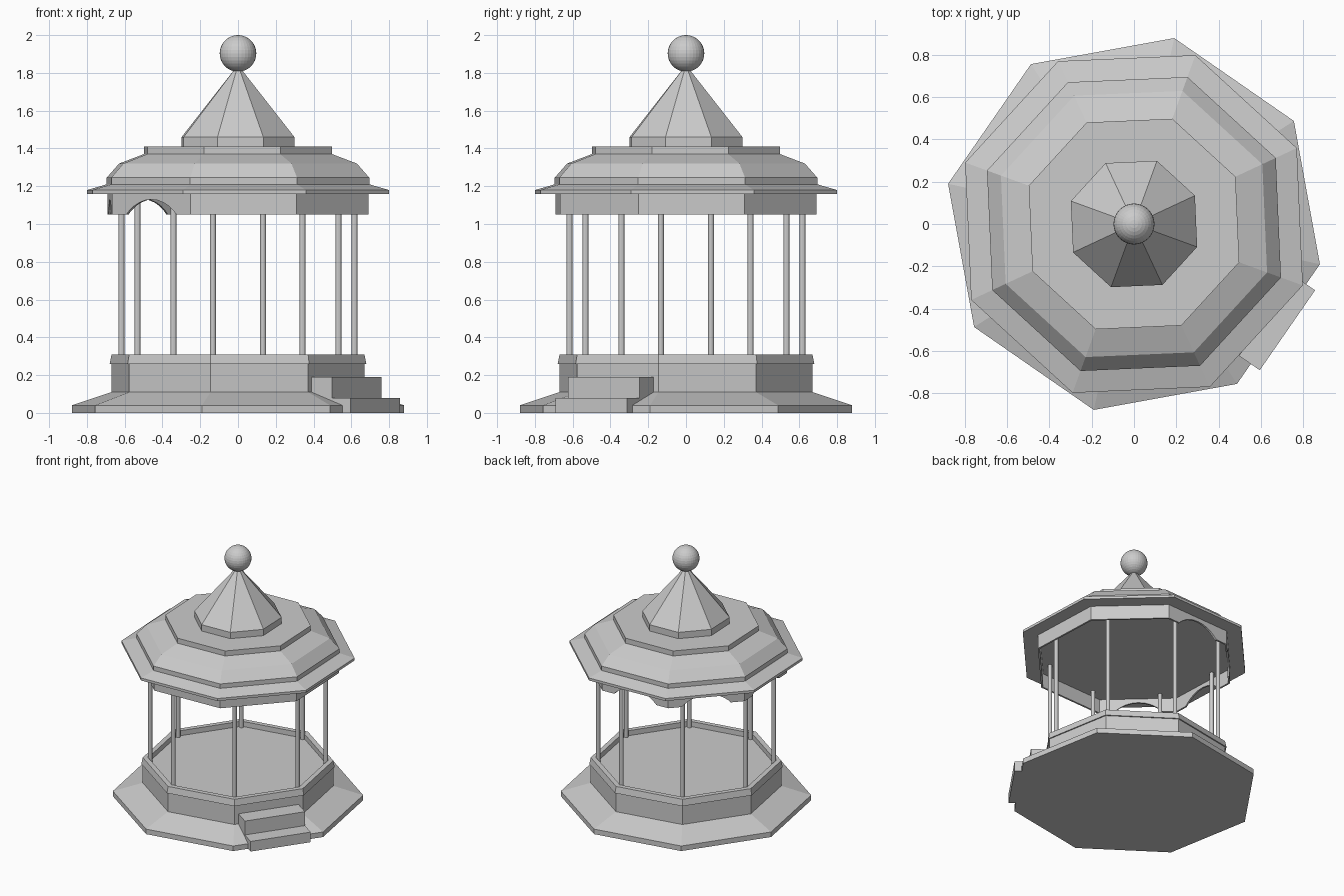
import bpy, bmesh
from math import sin, cos, pi, radians, sqrt

cube = bpy.data.objects.get("Cube")
if cube:
    bpy.data.objects.remove(cube)

stone = bpy.data.materials.new("pale_grey")
stone.use_nodes = True
GREY = (0.6, 0.6, 0.6, 1)
stone.diffuse_color = GREY
stone.node_tree.nodes["Principled BSDF"].inputs["Base Color"].default_value = GREY

BASE_TURN = radians(-12.2)    # corner direction of the plinth
ROOF_TURN = radians(-20)      # corner direction of the roof
STEP = pi / 4


def finish(bm, name):
    bmesh.ops.recalc_face_normals(bm, faces=bm.faces)
    mesh = bpy.data.meshes.new(name)
    bm.to_mesh(mesh)
    bm.free()
    mesh.materials.append(stone)
    obj = bpy.data.objects.new(name, mesh)
    bpy.context.scene.collection.objects.link(obj)
    return obj


def octagon_lathe(name, profile, turn):
    """Stack octagons of (corner radius, height) and cap both ends."""
    bm = bmesh.new()
    rings = [[bm.verts.new((r * cos(turn + k * STEP), r * sin(turn + k * STEP), z))
              for k in range(8)] for r, z in profile]
    for low, high in zip(rings, rings[1:]):
        for k in range(8):
            j = (k + 1) % 8
            bm.faces.new((low[k], low[j], high[j], high[k]))
    bm.faces.new(rings[0][::-1])
    bm.faces.new(rings[-1])
    return finish(bm, name)


# Plinth: sloping skirt, wall, raised rim around a sunken floor
octagon_lathe("plinth", [(0.9, 0), (0.9, 0.04), (0.685, 0.11), (0.685, 0.26), (0.695, 0.26),
                         (0.685, 0.31), (0.645, 0.31), (0.645, 0.27)], BASE_TURN)

# Roof: eave, dome tiers and flat upper deck
octagon_lathe("roof", [(0.74, 1.16), (0.85, 1.16), (0.85, 1.18), (0.74, 1.21), (0.74, 1.245),
                       (0.67, 1.32), (0.53, 1.37), (0.53, 1.41)], ROOF_TURN)
octagon_lathe("spire", [(0.318, 1.41), (0.318, 1.46), (0.01, 1.83)], ROOF_TURN)

# Ball finial
bm = bmesh.new()
bmesh.ops.create_uvsphere(bm, u_segments=32, v_segments=16, radius=0.097)
bmesh.ops.translate(bm, verts=bm.verts, vec=(0, 0, 1.903))
finish(bm, "ball_finial")

# Posts at the plinth corners
for k in range(8):
    a = BASE_TURN + k * STEP
    bm = bmesh.new()
    bmesh.ops.create_cone(bm, cap_ends=True, segments=12, radius1=0.016, radius2=0.016, depth=0.89)
    bmesh.ops.translate(bm, verts=bm.verts, vec=(0.632 * cos(a), 0.632 * sin(a), 0.715))
    finish(bm, f"post_{k + 1}")


def valance_panel(name, angle, arched):
    """Mitred board under one side of the eave, optionally with an arched cut-out."""
    outer, inner = 0.735 * cos(STEP / 2), 0.72 * cos(STEP / 2)
    half, bottom, top = 0.735 * sin(STEP / 2), 1.05, 1.16
    outline = [(half, bottom), (half, top), (-half, top), (-half, bottom)]
    if arched:
        chord, rise = 0.18, 0.08
        radius = (chord ** 2 + rise ** 2) / (2 * rise)
        for i in range(13):
            t = -chord * cos(pi * i / 12)
            outline.append((t, bottom + rise - radius + sqrt(radius ** 2 - t ** 2)))
    bm = bmesh.new()
    loops = []
    for d in (outer, inner):
        s = d / outer
        loops.append([bm.verts.new((d * cos(angle) - t * s * sin(angle),
                                    d * sin(angle) + t * s * cos(angle), z)) for t, z in outline])
    bm.faces.new(loops[0])
    bm.faces.new(loops[1][::-1])
    for i in range(len(outline)):
        bm.faces.new((loops[0][i - 1], loops[0][i], loops[1][i], loops[1][i - 1]))
    finish(bm, name)


# Valance: four arched sides at the back and side, four plain
for k in range(8):
    valance_panel(f"valance_{k + 1}", ROOF_TURN + (k + 0.5) * STEP, 2 <= k <= 5)

# Two entrance steps against one plinth wall
facing = BASE_TURN - STEP / 2
for name, reach, height in (("upper_step", 0.765, 0.19), ("lower_step", 0.883, 0.08)):
    bm = bmesh.new()
    bmesh.ops.create_cube(bm, size=1)
    for v in bm.verts:
        d = reach if v.co.x > 0 else 0.62
        t = v.co.y * 0.46
        v.co = (d * cos(facing) - t * sin(facing), d * sin(facing) + t * cos(facing),
                height if v.co.z > 0 else 0)
    finish(bm, name)
